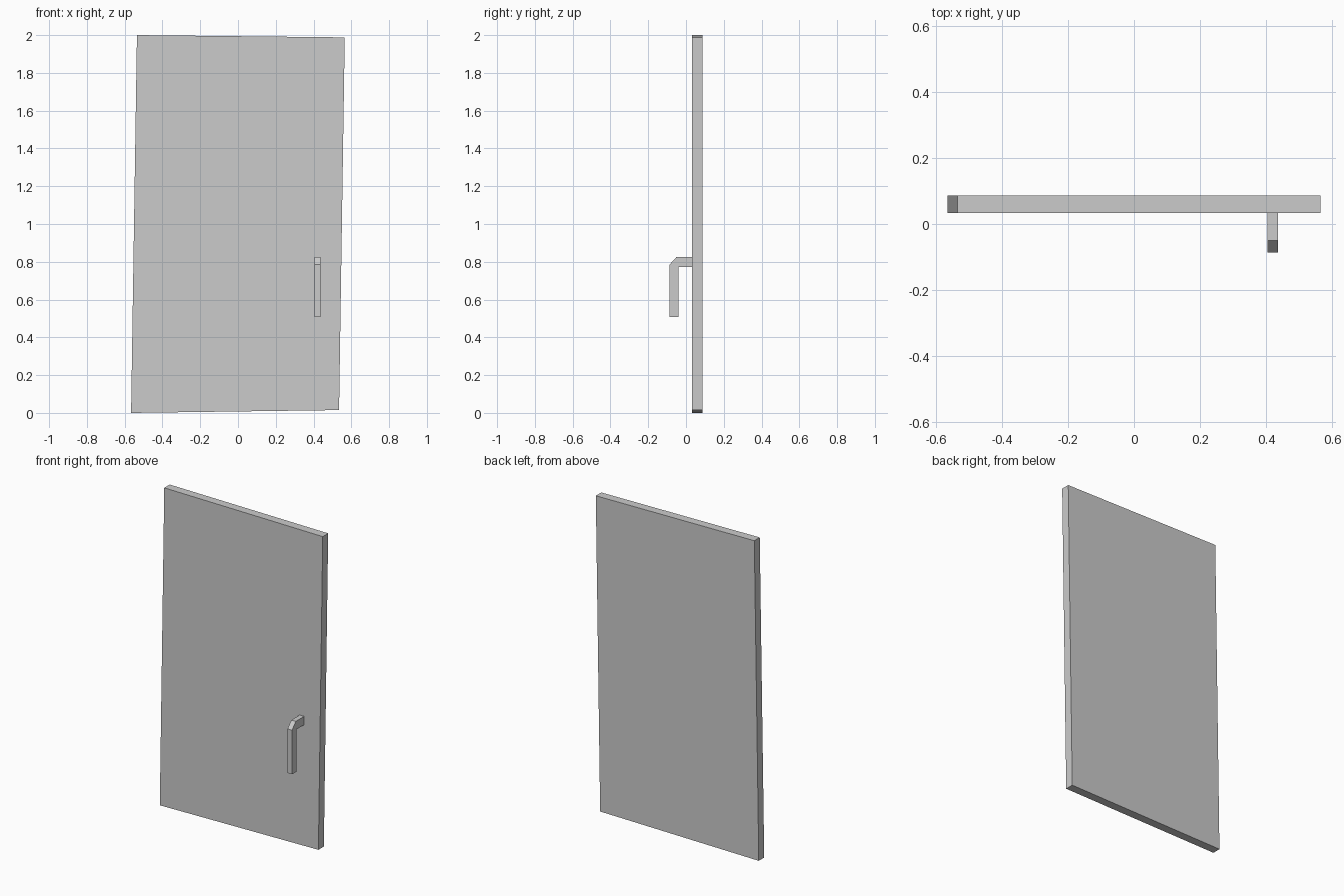
import bpy
import bmesh

if "Cube" in bpy.data.objects:
    bpy.data.objects.remove(bpy.data.objects["Cube"])


def prism(name, profile, offset):
    """Extrude a closed 3D outline along an offset vector."""
    bm = bmesh.new()
    face = bm.faces.new([bm.verts.new(p) for p in profile])
    ext = bmesh.ops.extrude_face_region(bm, geom=[face], use_keep_orig=True)
    moved = [g for g in ext["geom"] if isinstance(g, bmesh.types.BMVert)]
    bmesh.ops.translate(bm, verts=moved, vec=offset)
    bmesh.ops.recalc_face_normals(bm, faces=bm.faces)
    mesh = bpy.data.meshes.new(name)
    bm.to_mesh(mesh)
    bm.free()
    obj = bpy.data.objects.new(name, mesh)
    bpy.context.collection.objects.link(obj)
    return obj


# Slightly skewed door panel, outline in x/z
panel = [(-0.566, 0.0), (0.535, 0.015), (0.565, 1.988), (-0.535, 2.0)]
prism("door_panel", [(x, 0.033, z) for x, z in panel], (0, 0.054, 0))

# Bent handle with a chamfered elbow, outline in y/z
handle = [(0.033, 0.826), (-0.050, 0.826), (-0.087, 0.785),
          (-0.087, 0.508), (-0.041, 0.508), (-0.041, 0.773), (0.033, 0.773)]
prism("door_handle", [(0.405, y, z) for y, z in handle], (0.031, 0, 0))
